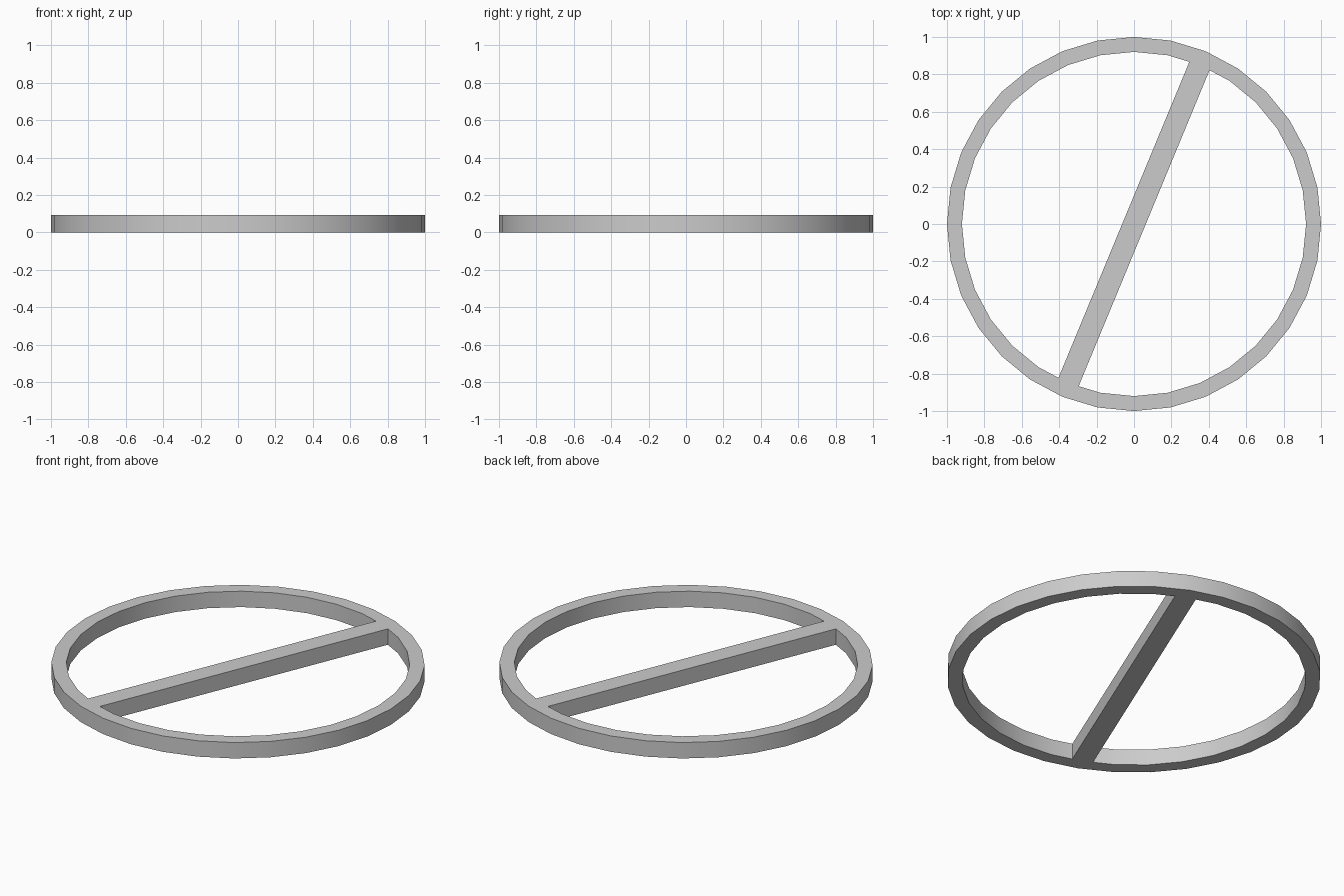
import bpy, bmesh, math

if "Cube" in bpy.data.objects:
    bpy.data.objects.remove(bpy.data.objects["Cube"])

SEGMENTS = 32
OUTER, INNER = 1.0, 0.92
HALF_BAR = 0.0585
HEIGHT = 0.094
STEP = 2 * math.pi / SEGMENTS


def arc(radius, first, last):
    return [(radius * math.cos(k * STEP), radius * math.sin(k * STEP))
            for k in range(first, last + 1)]


def add_outline(curve, points):
    spline = curve.splines.new('POLY')
    spline.points.add(len(points) - 1)
    for p, (x, y) in zip(spline.points, points):
        p.co = (x, y, 0, 1)
    spline.use_cyclic_u = True


# Flat outline: rim with two D-shaped openings that leave the crossbar
curve = bpy.data.curves.new("ring_with_crossbar", 'CURVE')
curve.dimensions = '2D'
curve.fill_mode = 'BOTH'
curve.extrude = HEIGHT / 2
add_outline(curve, arc(OUTER, 0, SEGMENTS - 1))

inner = arc(INNER, 0, 1)
t = HALF_BAR / inner[1][1]
end_x = INNER + t * (inner[1][0] - INNER)
opening = [(end_x, HALF_BAR)] + arc(INNER, 1, SEGMENTS // 2 - 1) + [(-end_x, HALF_BAR)]
for s in (1, -1):
    add_outline(curve, [(s * x, s * y) for x, y in opening])

ring = bpy.data.objects.new("ring_with_crossbar", curve)
bpy.context.collection.objects.link(ring)
ring.location.z = HEIGHT / 2
ring.rotation_euler.z = 6 * STEP
bpy.context.view_layer.objects.active = ring
ring.select_set(True)
bpy.ops.object.convert(target='MESH')
ring = bpy.context.object

# Weld the walls to the caps
bm = bmesh.new()
bm.from_mesh(ring.data)
bmesh.ops.remove_doubles(bm, verts=bm.verts, dist=0.0001)
bmesh.ops.recalc_face_normals(bm, faces=bm.faces)
bm.to_mesh(ring.data)
bm.free()
bpy.ops.object.shade_smooth_by_angle(angle=math.radians(30))
